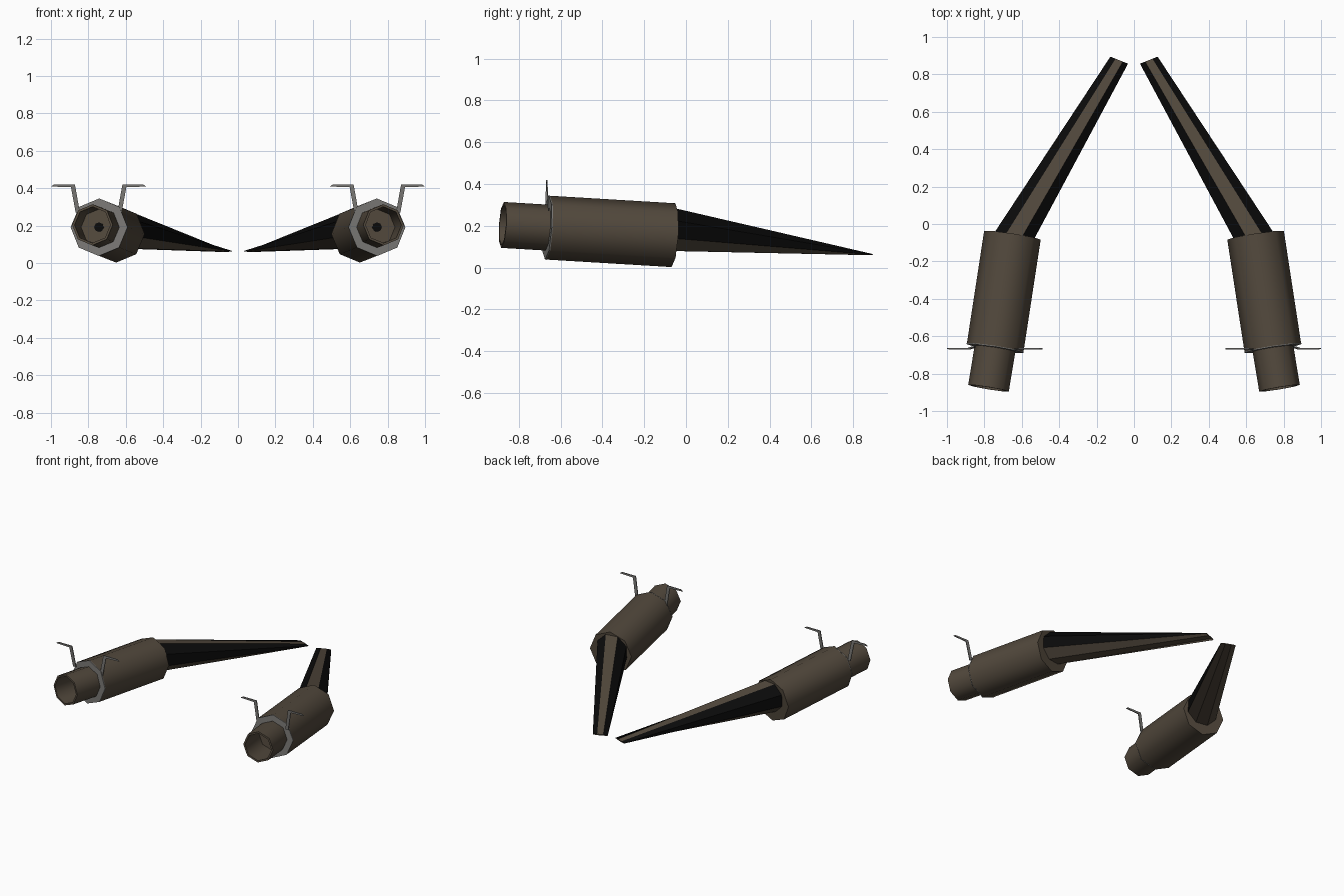
import bpy, bmesh, math
from mathutils import Vector

if "Cube" in bpy.data.objects:
    bpy.data.objects.remove(bpy.data.objects["Cube"])

# Flat colours
def material(name, rgb):
    m = bpy.data.materials.new(name)
    m.diffuse_color = (*rgb, 1)
    m.use_nodes = True
    m.node_tree.nodes["Principled BSDF"].inputs["Base Color"].default_value = m.diffuse_color
    return m

BROWN = material("bronze brown", (0.085, 0.066, 0.046))
BLACK = material("soot black", (0.003, 0.003, 0.003))
GREY = material("bracket grey", (0.19, 0.185, 0.175))


def ring(centre, axis, ru, rv=None, phase=0.0, n=8):
    """Points of an n-sided section around an axis, v pointing up."""
    c, d = Vector(centre), Vector(axis).normalized()
    u = d.cross(Vector((0, 0, 1))).normalized()
    v = u.cross(d)
    rv = ru if rv is None else rv
    angles = [phase + math.tau * k / n for k in range(n)]
    return [c + u * ru * math.cos(a) + v * rv * math.sin(a) for a in angles]


def finish(name, bm, mats, smooth):
    """Left-hand part, mirrored to the right."""
    bmesh.ops.recalc_face_normals(bm, faces=bm.faces[:])
    me = bpy.data.meshes.new(name)
    bm.to_mesh(me)
    bm.free()
    for m in mats:
        me.materials.append(m)
    ob = bpy.data.objects.new(name, me)
    bpy.context.collection.objects.link(ob)
    if smooth:
        bpy.ops.object.select_all(action='DESELECT')
        bpy.context.view_layer.objects.active = ob
        ob.select_set(True)
        bpy.ops.object.shade_smooth_by_angle(angle=math.radians(50))
    ob.modifiers.new("mirror", 'MIRROR').use_mirror_merge = False
    return ob


def loft(name, rings, mats, loop=False, dark_sides=(), smooth=False):
    """Skin the rings; close into a tube wall (loop) or cap both ends."""
    bm = bmesh.new()
    vs = [[bm.verts.new(p) for p in r] for r in rings]
    n = len(vs[0])
    pairs = list(zip(vs, vs[1:])) + ([(vs[-1], vs[0])] if loop else [])
    for a, b in pairs:
        for k in range(n):
            j = (k + 1) % n
            f = bm.faces.new((a[k], a[j], b[j], b[k]))
            f.material_index = 1 if k in dark_sides else 0
    if not loop:
        bm.faces.new(vs[0])
        bm.faces.new(vs[-1])
    return finish(name, bm, mats, smooth)


front = Vector((-0.65, -0.06, 0.155))
rear = Vector((-0.742, -0.66, 0.191))
tail = Vector((-0.778, -0.878, 0.204))
axis = front - rear
tail_axis = rear - tail

# Muffler body
loft("muffler", [ring(front, axis, 0.153), ring(rear, axis, 0.153)], [BROWN], smooth=True)

# Hollow tail pipe with a floor at the muffler
loft("tail_pipe", [ring(rear, axis, 0.110), ring(tail, tail_axis, 0.110),
                   ring(tail, tail_axis, 0.097),
                   ring(rear - axis.normalized() * 0.008, axis, 0.097)],
     [BROWN], smooth=True)

# Dark outlet hole at the bottom of the tail pipe
loft("outlet_hole", [ring(rear, axis, 0.026),
                     ring(rear - axis.normalized() * 0.012, axis, 0.026)], [BLACK])

# Grey ring plate on the rear of the muffler
plate = rear - axis.normalized() * 0.006
loft("mounting_ring", [ring(rear, axis, 0.154), ring(plate, axis, 0.154),
                       ring(plate, axis, 0.105), ring(rear, axis, 0.105)],
     [GREY], loop=True)

# Tapered header pipe, flattened at its far end; dark flanks
loft("header_pipe", [ring((-0.643, -0.068, 0.182), axis, 0.116, 0.111, math.pi / 8),
                     ring((-0.079, 0.876, 0.063), (0.37, 0.93, 0), 0.055, 0.004, math.pi / 8)],
     [BROWN, BLACK], dark_sides=(0, 2, 3, 7))

# Two bent hanger hooks per muffler (offset from the muffler centre, height)
hook = [(0.100, 0.270), (0.127, 0.420), (0.238, 0.420),
        (0.255, 0.409), (0.148, 0.405), (0.123, 0.270)]
for side, label in ((-1, "outer"), (1, "inner")):
    bm = bmesh.new()
    y0 = -0.655 if side < 0 else -0.668
    layers = []
    for t in (0, -0.006):
        layers.append([bm.verts.new((-0.745 + side * dx,
                                     y0 + t + (-0.667 - y0 + 0.003) * (z - 0.27) / 0.15, z))
                       for dx, z in hook])
    a, b = layers
    # Leg and arm as two quads on each face
    for l in layers:
        bm.faces.new((l[0], l[1], l[4], l[5]))
        bm.faces.new((l[1], l[2], l[3], l[4]))
    for k in range(6):
        j = (k + 1) % 6
        bm.faces.new((a[k], a[j], b[j], b[k]))
    finish(label + "_hanger_hook", bm, [GREY], False)
